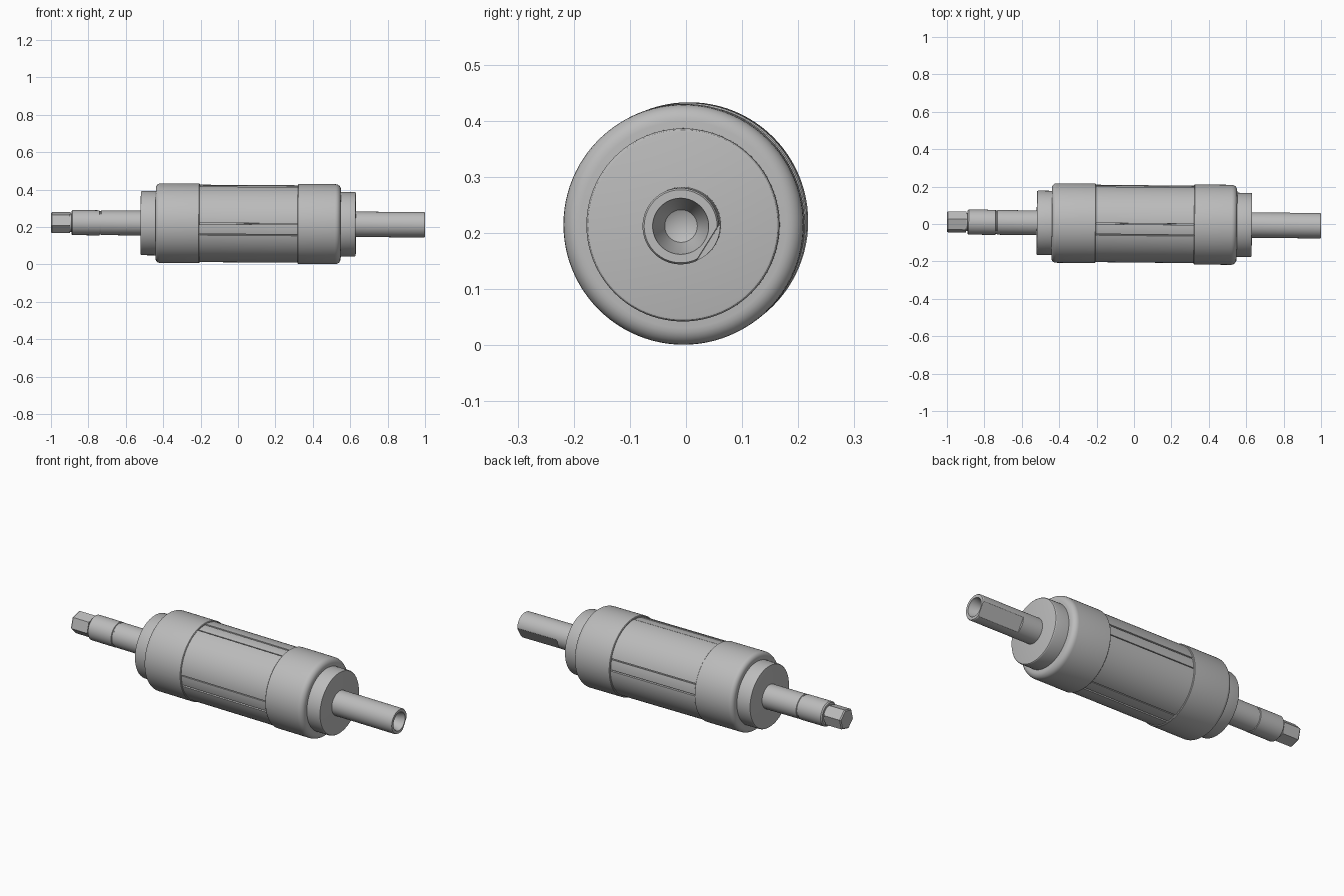
import bpy, bmesh, math
from mathutils import Matrix, Vector

if "Cube" in bpy.data.objects:
    bpy.data.objects.remove(bpy.data.objects["Cube"])

steel = bpy.data.materials.new("plain_grey_metal")
steel.diffuse_color = (0.5, 0.5, 0.5, 1)
steel.use_nodes = True
steel.node_tree.nodes["Principled BSDF"].inputs["Base Color"].default_value = steel.diffuse_color

# The whole roller leans very slightly off the x axis
axis = Vector((1, -0.0105, -0.006)).normalized()
side = Vector((0, 0, 1)).cross(axis).normalized()
up = axis.cross(side)
FRAME = Matrix.Translation((0, 0.001, 0.218)) @ Matrix((axis, side, up)).transposed().to_4x4()


def finish(name, bm, smooth=True):
    bmesh.ops.recalc_face_normals(bm, faces=bm.faces)
    me = bpy.data.meshes.new(name)
    bm.to_mesh(me)
    bm.free()
    me.materials.append(steel)
    ob = bpy.data.objects.new(name, me)
    bpy.context.collection.objects.link(ob)
    ob.matrix_world = FRAME
    if smooth:
        bpy.ops.object.select_all(action='DESELECT')
        ob.select_set(True)
        bpy.context.view_layer.objects.active = ob
        bpy.ops.object.shade_smooth_by_angle(angle=math.radians(30))
    return ob


def ring_faces(bm, rings):
    """Skin neighbouring rings; a ring of one vertex is a pole."""
    for a, b in zip(rings, rings[1:]):
        n = max(len(a), len(b))
        for i in range(n):
            j = (i + 1) % n
            if len(a) == 1:
                bm.faces.new((a[0], b[i], b[j]))
            elif len(b) == 1:
                bm.faces.new((a[i], a[j], b[0]))
            else:
                bm.faces.new((a[i], a[j], b[j], b[i]))


def lathe(name, profile, seg=96, turn=0.0):
    bm = bmesh.new()
    rings = []
    for x, r in profile:
        if r == 0:
            rings.append([bm.verts.new((x, 0, 0))])
        else:
            angles = [turn + math.tau * i / seg for i in range(seg)]
            rings.append([bm.verts.new((x, r * math.cos(a), r * math.sin(a))) for a in angles])
    ring_faces(bm, rings)
    return finish(name, bm)


def fillet(x, r, size, direction, steps=6):
    """Rounded rim points, from the end face at x to the side at radius r."""
    pts = []
    for i in range(steps + 1):
        a = math.pi / 2 * i / steps
        pts.append((x + direction * size * (1 - math.sin(a)),
                    r - size * (1 - math.cos(a))))
    pts.reverse()
    return pts


# End collars with rounded outer rims
lathe("left_collar", [(-0.44, 0)] + fillet(-0.44, 0.2125, 0.024, 1)
      + [(-0.208, 0.2125), (-0.205, 0.2095), (-0.205, 0)])
lathe("right_collar", [(0.55, 0)] + fillet(0.55, 0.214, 0.03, -1)
      + [(0.323, 0.214), (0.32, 0.211), (0.32, 0)])

# Stepped bearing bosses
lathe("left_boss", [(-0.52, 0)] + fillet(-0.52, 0.172, 0.006, 1, 3) + [(-0.43, 0.172), (-0.43, 0)])
lathe("right_boss", [(0.63, 0)] + fillet(0.63, 0.172, 0.006, -1, 3) + [(0.54, 0.172), (0.54, 0)])

# Middle sleeve: four strips, each bordered by two narrow grooves
strips = [98.5 + 90 * k for k in range(4)]


def sleeve_radius(deg):
    off = min(abs((deg - c + 180) % 360 - 180) for c in strips)
    if off < 7.6:
        return 0.2045
    return 0.195 if off < 9.2 else 0.207


section = []
for c in strips:
    for edge in (-9.2, -7.6, 7.6, 9.2):
        for nudge in (-0.05, 0.05):
            section.append((c + edge + nudge) % 360)
section = sorted(section + [i * 3.0 for i in range(120)])
bm = bmesh.new()
rings = []
for x in (-0.215, 0.33):
    ring = []
    for d in section:
        r, a = sleeve_radius(d), math.radians(d)
        ring.append(bm.verts.new((x, r * math.cos(a), r * math.sin(a))))
    rings.append(ring)
ring_faces(bm, rings)
for ring in rings:
    bm.faces.new(ring)
finish("grooved_sleeve", bm)

# Left shaft with a ring groove and chamfered shoulder
lathe("left_shaft", [(-0.89, 0), (-0.89, 0.061), (-0.884, 0.067), (-0.741, 0.067),
                     (-0.739, 0.063), (-0.733, 0.063), (-0.731, 0.066),
                     (-0.51, 0.066), (-0.51, 0)])
lathe("shaft_neck", [(-0.9, 0), (-0.9, 0.049), (-0.885, 0.049), (-0.885, 0)])

# Six-sided drive tip
lathe("drive_tip", [(-1.0, 0), (-1.0, 0.053), (-0.994, 0.0585), (-0.897, 0.0585), (-0.897, 0)],
      seg=6, turn=math.radians(15))

# Right shaft with a countersunk hole in its end
shaft = lathe("right_shaft", [(0.62, 0), (0.62, 0.068), (0.995, 0.068), (1.0, 0.065),
                              (1.0, 0.05), (0.99, 0.048), (0.94, 0.029), (0.925, 0)])

# Keyed flat along the right shaft
bm = bmesh.new()
bmesh.ops.create_cube(bm, size=1)
bmesh.ops.scale(bm, vec=(0.3, 0.1, 0.3), verts=bm.verts)
bmesh.ops.translate(bm, vec=(0.90, 0.056 + 0.05, 0), verts=bm.verts)
bmesh.ops.rotate(bm, cent=(0, 0, 0), matrix=Matrix.Rotation(math.radians(-32), 3, 'X'), verts=bm.verts)
cutter = finish("flat_cutter", bm, smooth=False)
cutter.hide_render = True
cutter.display_type = 'WIRE'
cut = shaft.modifiers.new("keyed_flat", 'BOOLEAN')
cut.operation = 'DIFFERENCE'
cut.solver = 'EXACT'
cut.object = cutter
